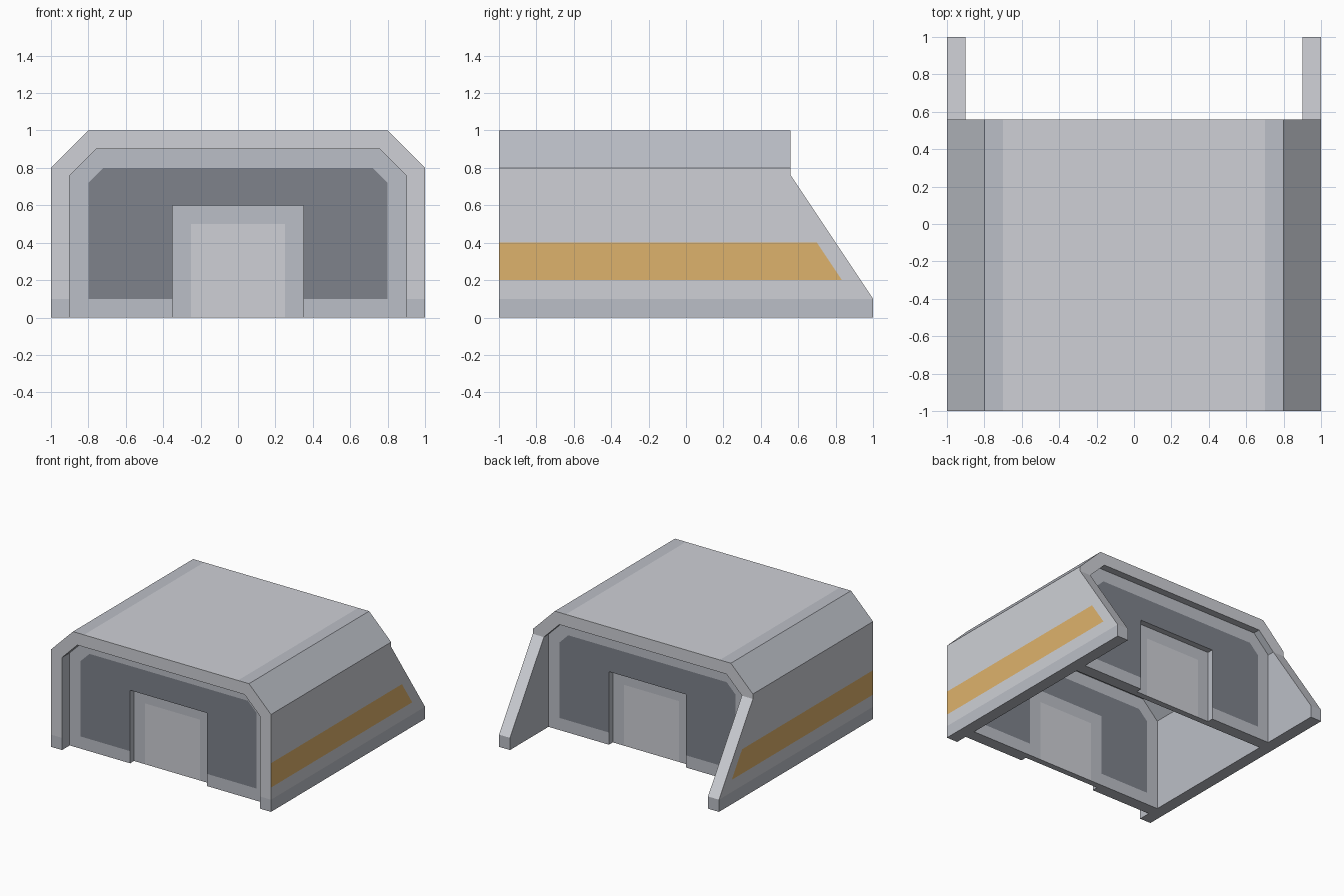
import bpy, bmesh
from mathutils import Vector

if "Cube" in bpy.data.objects:
    bpy.data.objects.remove(bpy.data.objects["Cube"])


def material(name, rgb):
    m = bpy.data.materials.new(name)
    m.diffuse_color = (*rgb, 1)
    m.use_nodes = True
    m.node_tree.nodes["Principled BSDF"].inputs["Base Color"].default_value = m.diffuse_color
    return m


LIGHT, MID, DARK, STRIPE = range(4)
MATS = [material("light_grey", (0.62, 0.63, 0.67)), material("mid_grey", (0.50, 0.52, 0.57)),
        material("dark_grey", (0.21, 0.225, 0.26)), material("amber", (0.73, 0.45, 0.15))]


def prism(bm, pts, axis, a, b):
    """Extrude a 2D profile (xz for axis 'y', yz for axis 'x') from a to b."""
    def place(p, t):
        return (p[0], t, p[1]) if axis == 'y' else (t, p[0], p[1])
    lo, hi = ([bm.verts.new(place(p, t)) for p in pts] for t in (a, b))
    bm.faces.new(lo)
    bm.faces.new(hi)
    for i in range(len(pts)):
        j = (i + 1) % len(pts)
        bm.faces.new((lo[i], lo[j], hi[j], hi[i]))


def finish(name, bm, cuts, paint):
    """Score the surface along the paint lines, colour the zones, make the object."""
    bmesh.ops.recalc_face_normals(bm, faces=bm.faces)
    bmesh.ops.triangulate(bm, faces=bm.faces)
    for co, no in cuts:
        bmesh.ops.bisect_plane(bm, geom=bm.verts[:] + bm.edges[:] + bm.faces[:],
                               dist=1e-5, plane_co=co, plane_no=no)
    bm.normal_update()
    for f in bm.faces:
        f.material_index = paint(f.calc_center_median(), f.normal)
    bmesh.ops.dissolve_limit(bm, angle_limit=0.01, verts=bm.verts, edges=bm.edges,
                             delimit={'MATERIAL'})
    me = bpy.data.meshes.new(name)
    bm.to_mesh(me)
    bm.free()
    for m in MATS:
        me.materials.append(m)
    bpy.context.collection.objects.link(bpy.data.objects.new(name, me))


def x_cut(x):
    return [((s * x, 0, 0), (1, 0, 0)) for s in (-1, 1)]


def z_cut(z):
    return [((0, 0, z), (0, 0, 1))]


def mirrored(half):
    """Right half of a profile plus its reflection."""
    return half + [(-x, z) for x, z in reversed(half)]


# Outer shell: roof with chamfered shoulders, side walls with raked rear fins
bm = bmesh.new()
roof = mirrored([(1, 0.76), (1, 0.8), (0.8, 1)]) + \
    [(-x, z) for x, z in mirrored([(0.9, 0.76), (0.76, 0.9)])]
prism(bm, roof, 'y', -1, 0.56)
for s in (-1, 1):
    prism(bm, [(-1, 0), (1, 0), (1, 0.1), (0.56, 0.76), (-1, 0.76)], 'x', s * 0.9, s)
seam = [f for f in bm.faces if all(abs(v.co.z - 0.76) < 1e-4 for v in f.verts)]
bmesh.ops.delete(bm, geom=seam, context='FACES_ONLY')
bmesh.ops.remove_doubles(bm, verts=bm.verts, dist=1e-4)

RAKE_CO, RAKE_NO = Vector((0, 0.7, 0.4)), Vector((0, 0.66, 0.44))


def paint_shell(c, n):
    outer_side = abs(c.x) > 0.99 and abs(n.x) > 0.9
    if outer_side and 0.2 < c.z < 0.4 and (c - RAKE_CO).dot(RAKE_NO) < 0:
        return STRIPE
    if n.z > 0.9 and c.z > 0.99:
        return MID if abs(c.x) > 0.7 else LIGHT
    if abs(n.x) > 0.6 and abs(n.z) > 0.6:
        return MID
    inside = abs(n.x) > 0.9 and n.x * c.x < 0
    return MID if inside or n.z < -0.5 or c.z < 0.1 else LIGHT


finish("shell", bm, x_cut(0.7) + z_cut(0.1) + z_cut(0.2) + z_cut(0.4) + [(RAKE_CO, RAKE_NO)],
       paint_shell)


# End walls with a door opening, and the recessed doors
def paint_wall(c, n):
    x = abs(c.x)
    panel = abs(n.y) > 0.9 and x < 0.8 and 0.1 < c.z < 0.8 and x + c.z < 1.52
    return DARK if panel else MID


def paint_door(c, n):
    return LIGHT if abs(n.y) > 0.9 and abs(c.x) < 0.25 and c.z < 0.5 else MID


wall_cuts = x_cut(0.8) + z_cut(0.1) + z_cut(0.8) + \
    [((s * 0.8, 0, 0.72), (s, 0, 1)) for s in (-1, 1)]
wall = mirrored([(0.35, 0.6), (0.35, 0), (0.9, 0), (0.9, 0.76), (0.76, 0.9)])
door = mirrored([(0.35, 0), (0.35, 0.6)])

for side, outer, inward in (("front", -0.9, 1), ("back", 0.5, -1)):
    inner = outer + 0.1 * inward
    bm = bmesh.new()
    prism(bm, wall, 'y', outer, inner)
    finish(side + "_wall", bm, wall_cuts, paint_wall)
    bm = bmesh.new()
    prism(bm, door, 'y', outer + 0.05 * inward, inner)
    finish(side + "_door", bm, x_cut(0.25) + z_cut(0.5), paint_door)
